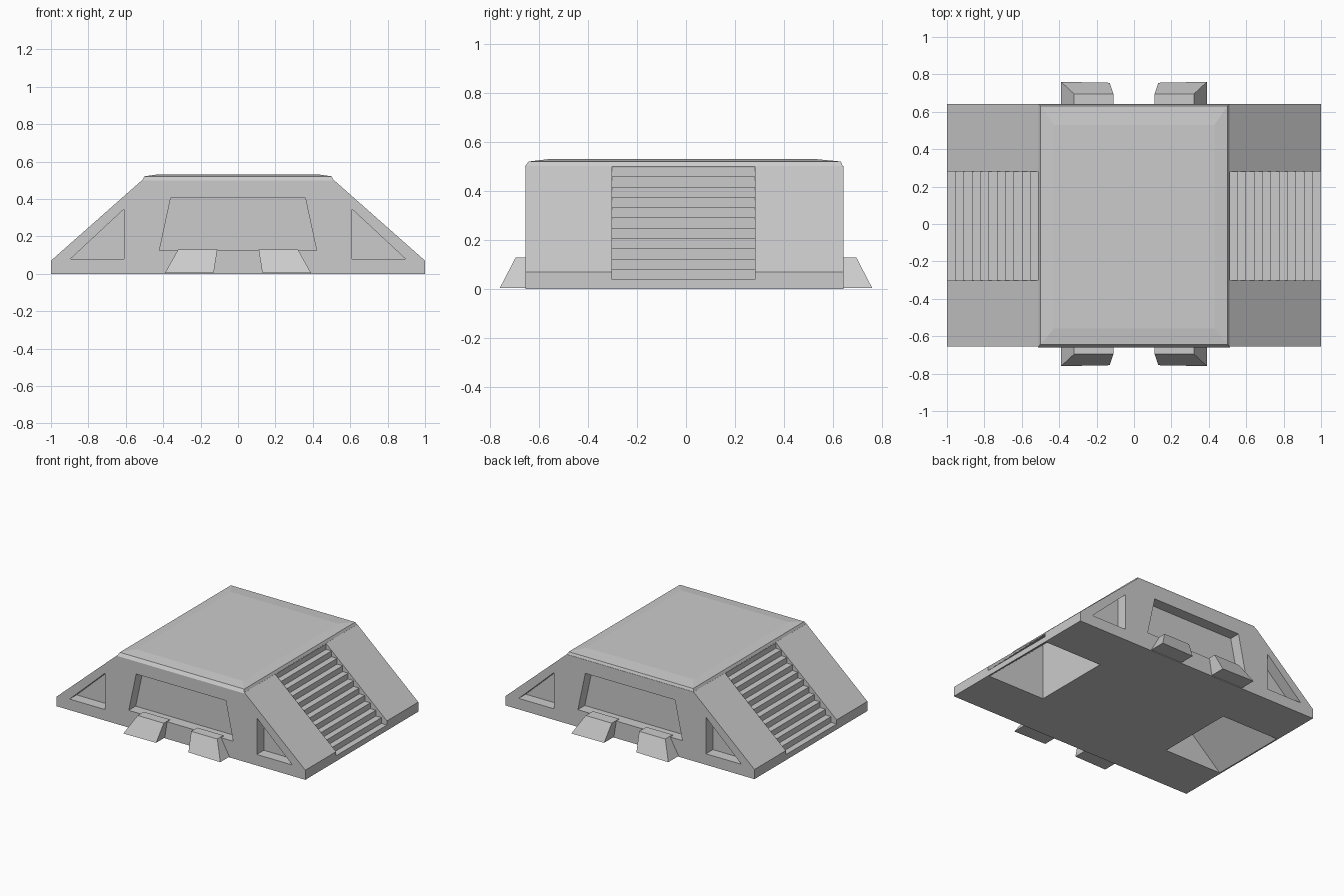
import bpy, bmesh
from mathutils import Vector

if "Cube" in bpy.data.objects:
    bpy.data.objects.remove(bpy.data.objects["Cube"])

Y0, Y1 = -0.655, 0.642      # front and back wall
SY0, SY1 = -0.302, 0.282    # stair width


def make_object(name, bm):
    bmesh.ops.recalc_face_normals(bm, faces=bm.faces[:])
    me = bpy.data.meshes.new(name)
    bm.to_mesh(me)
    bm.free()
    ob = bpy.data.objects.new(name, me)
    bpy.context.collection.objects.link(ob)
    return ob


def loft(name, rings):
    """Closed solid through rings with equal point counts."""
    bm = bmesh.new()
    loops = [[bm.verts.new(p) for p in r] for r in rings]
    for a, b in zip(loops, loops[1:]):
        for i in range(len(a)):
            j = (i + 1) % len(a)
            bm.faces.new((a[i], a[j], b[j], b[i]))
    bm.faces.new(loops[0])
    bm.faces.new(loops[-1])
    return make_object(name, bm)


def prism(name, profile, ya, yb, sx=1):
    """Extrude an x-z profile along y."""
    return loft(name, [[(sx * x, y, z) for x, z in profile] for y in (ya, yb)])


def cut(target, cutter):
    mod = target.modifiers.new("cut", 'BOOLEAN')
    mod.operation = 'DIFFERENCE'
    mod.solver = 'EXACT'
    mod.object = cutter
    bpy.context.view_layer.objects.active = target
    bpy.ops.object.modifier_apply(modifier=mod.name)
    bpy.data.objects.remove(cutter)


# Sloped main body
body = prism("body", [(-1, 0), (1, 0), (1, 0.07), (0.51, 0.503),
                      (-0.51, 0.503), (-1, 0.07)], Y0, Y1)

# Stair notch profile, from the foot up to the roof edge
n = 11
steps = [(1.1, 0.04)]
for i in range(n):
    z = 0.04 + 0.042 * i
    x = 1 - 0.0445 * (i + 1)
    steps += [(x, z), (x, z + 0.042 if i < n - 1 else 0.495)]
steps += [(0.53, 0.6), (1.1, 0.6)]

# Wedge hollow under each stair
hollow = [(0.99, -0.05), (0.99, 0.0), (0.53, 0.405), (0.53, -0.05)]
triangle = [(0.61, 0.345), (0.61, 0.08), (0.895, 0.08)]
window = [(-0.42, 0.125), (0.42, 0.125), (0.36, 0.405), (-0.36, 0.405)]
depth = 0.08

for s in (1, -1):
    cut(body, prism("stair_cutter", steps, SY0, SY1, s))
    cut(body, prism("hollow_cutter", hollow, SY0, SY1, s))

# Wall recesses, front and back
for ya, yb in ((Y0 - 0.1, Y0 + depth), (Y1 - depth, Y1 + 0.1)):
    cut(body, prism("window_cutter", window, ya, yb))
    for s in (1, -1):
        cut(body, prism("triangle_cutter", triangle, ya, yb, s))


# Slightly crowned roof slab
def rect(x, ya, yb, z):
    return [(-x, ya, z), (x, ya, z), (x, yb, z), (-x, yb, z)]


roof = loft("roof", [rect(0.512, Y0 - 0.004, Y1, 0.498),
                     rect(0.500, Y0 + 0.012, Y1 - 0.01, 0.521),
                     rect(0.43, -0.56, 0.53, 0.531)])

# Sloped foot blocks, two in front and two behind
for side, wall, sy in (("front", Y0, -1), ("back", Y1, 1)):
    inner = wall - sy * 0.03
    for hand, sx in (("left", -1), ("right", 1)):
        low = [(0.39, inner), (0.39, sy * 0.76), (0.13, sy * 0.755), (0.13, inner)]
        top = [(0.32, inner), (0.32, sy * 0.695), (0.11, sy * 0.695), (0.11, inner)]
        loft(f"{side}_{hand}_foot", [[(sx * x, y, 0.005) for x, y in low],
                                     [(sx * x, y, 0.13) for x, y in top]])
